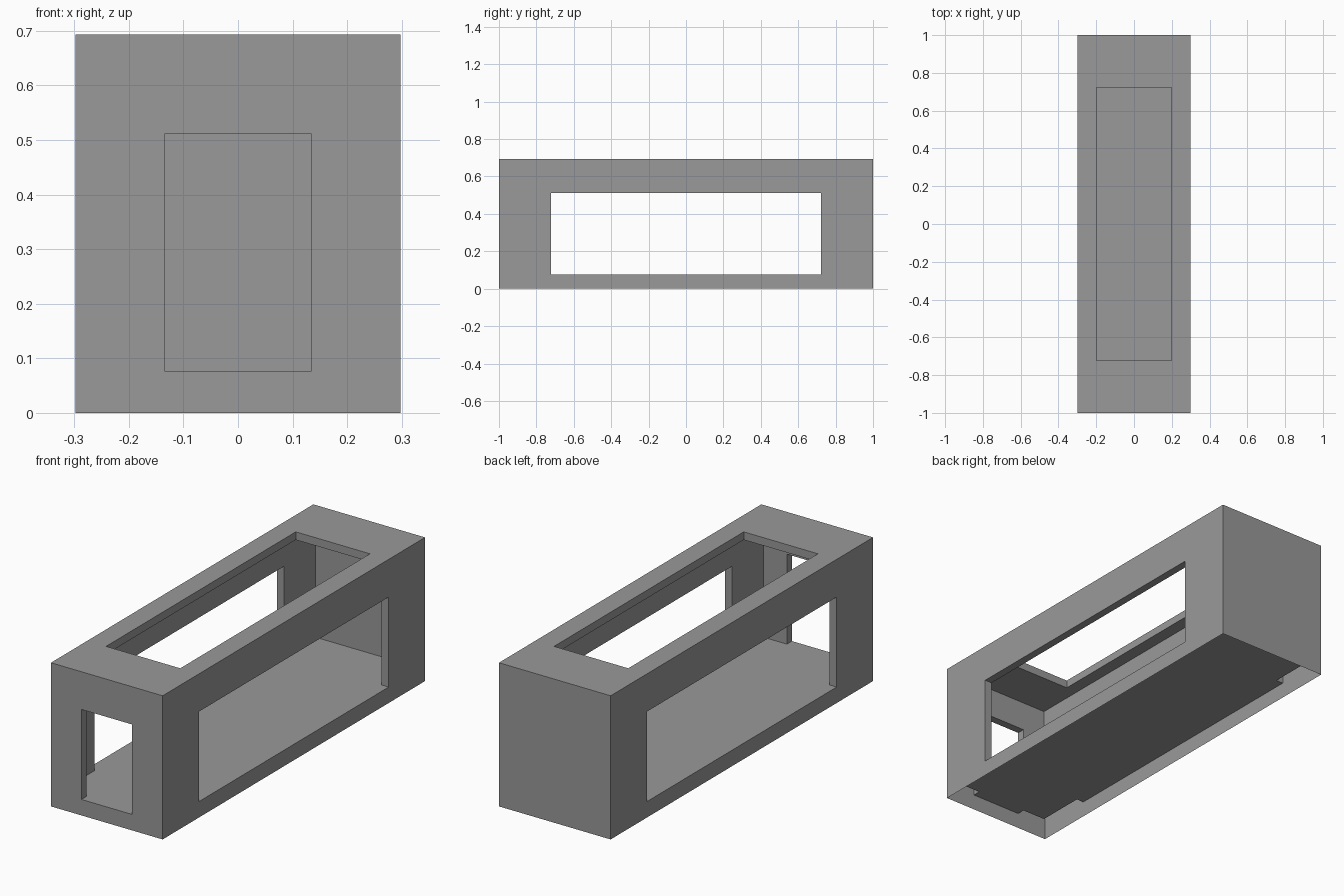
import bpy
import bmesh
from mathutils import Vector

cube = bpy.data.objects.get("Cube")
if cube:
    bpy.data.objects.remove(cube, do_unlink=True)

# Main dimensions
HALF_W, HALF_L, HEIGHT = 0.298, 1.0, 0.693
WALL = 0.0385
FLOOR = 0.077
WINDOW_TOP = 0.511
IN_W, IN_L, IN_TOP = HALF_W - WALL, HALF_L - WALL, HEIGHT - WALL

X, Y, Z = Vector((1, 0, 0)), Vector((0, 1, 0)), Vector((0, 0, 1))

grey = bpy.data.materials.new("plain grey")
grey.use_nodes = True
colour = (0.32, 0.32, 0.32, 1)
grey.diffuse_color = colour
grey.node_tree.nodes["Principled BSDF"].inputs["Base Color"].default_value = colour


def rect(half, low, high, depth):
    """Rectangle, counter-clockwise, at a distance along the panel normal."""
    return [(-half, low, depth), (half, low, depth), (half, high, depth), (-half, high, depth)]


def panel(name, u, v, loops=(), caps=()):
    """Bridge successive rectangles into a hollow panel and fill any caps."""
    n = u.cross(v)
    bm = bmesh.new()

    def ring(points):
        return [bm.verts.new(u * a + v * b + n * c) for a, b, c in points]

    rings = [ring(points) for points in loops]
    for a, b in zip(rings, rings[1:]):
        for i in range(4):
            j = (i + 1) % 4
            face = bm.faces.new((a[i], a[j], b[j], b[i]))
            if face.calc_area() < 1e-6:
                bm.faces.remove(face)
    for points in caps:
        bm.faces.new(ring(points))
    mesh = bpy.data.meshes.new(name)
    bm.to_mesh(mesh)
    bm.free()
    mesh.materials.append(grey)
    obj = bpy.data.objects.new(name, mesh)
    bpy.context.collection.objects.link(obj)


def window_wall(name, u, half, window_half, distance):
    """Hollow wall with a window whose sill is level with the floor."""
    panel(name, u, Z, [
        rect(half, 0, HEIGHT, distance),
        rect(window_half, FLOOR, WINDOW_TOP, distance),
        rect(window_half, FLOOR, WINDOW_TOP, distance - WALL),
        rect(half - WALL, FLOOR, IN_TOP, distance - WALL),
    ])


# Side and front walls with windows
window_wall("left_wall", Y, HALF_L, 0.723, HALF_W)
window_wall("right_wall", -Y, HALF_L, 0.723, HALF_W)
window_wall("front_wall", X, HALF_W, 0.135, HALF_L)

# Closed back wall: outer sheet and inner lining
panel("back_wall", -X, Z, caps=[
    rect(HALF_W, 0, HEIGHT, HALF_L),
    rect(IN_W, FLOOR, IN_TOP, IN_L)[::-1],
])

# Roof with a long opening
panel("roof", X, Y, [
    rect(HALF_W, -HALF_L, HALF_L, HEIGHT),
    rect(0.198, -0.723, 0.723, HEIGHT),
    rect(0.198, -0.723, 0.723, IN_TOP),
    rect(IN_W, -IN_L, IN_L, IN_TOP),
])

# Raised floor, open underneath
panel("floor", X, Y, caps=[rect(IN_W, -IN_L, IN_L, FLOOR)])
